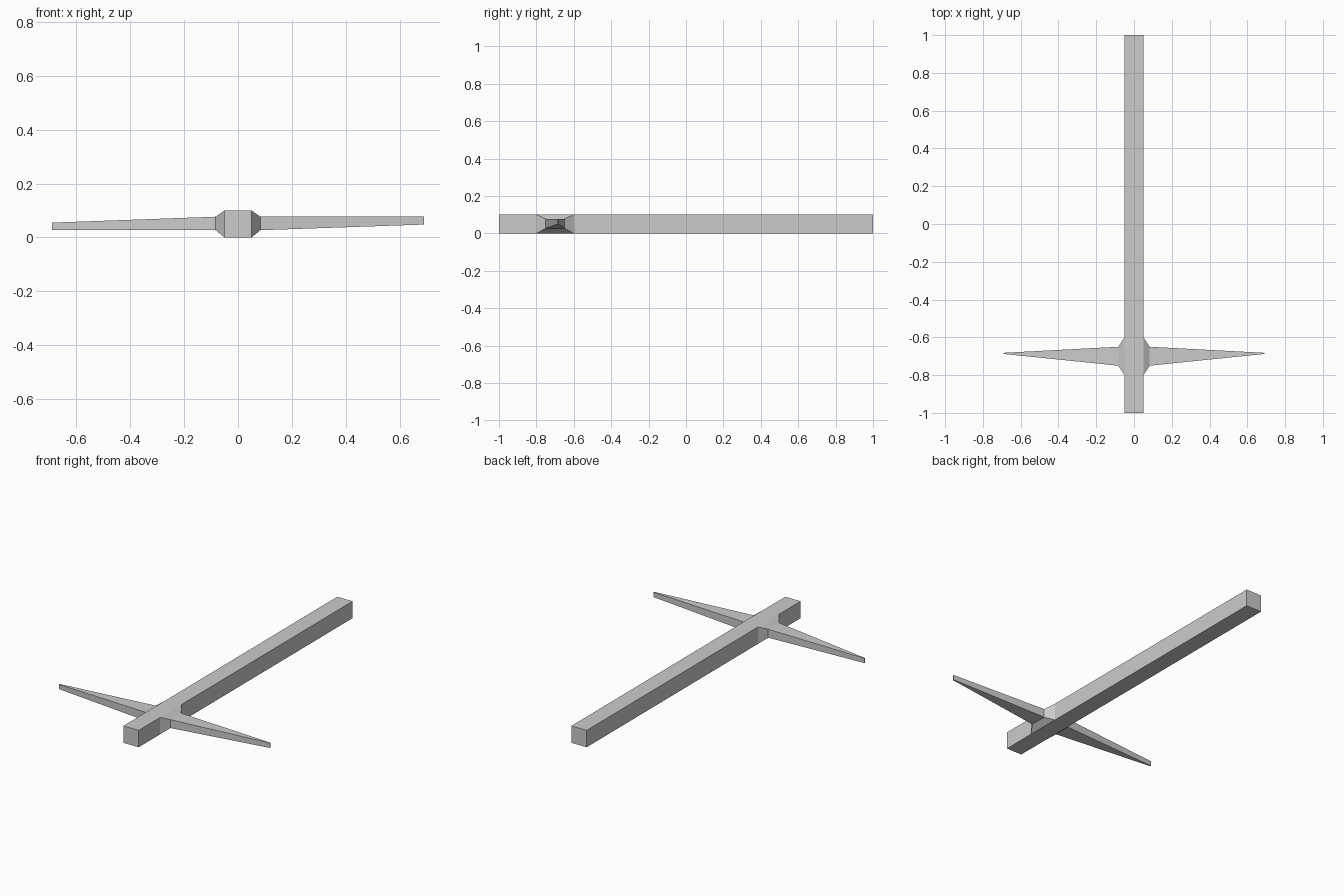
import bpy, bmesh

if "Cube" in bpy.data.objects:
    bpy.data.objects.remove(bpy.data.objects["Cube"])


def ring(bm, x, y0, y1, z0, z1):
    """Rectangular cross-section of a side arm, facing along x."""
    return [bm.verts.new((x, y, z)) for y, z in ((y0, z0), (y1, z0), (y1, z1), (y0, z1))]


def bridge(bm, a, b):
    for i in range(len(a)):
        j = (i + 1) % len(a)
        bm.faces.new((a[i], a[j], b[j], b[i]))


bm = bmesh.new()

# Long square beam, cut at the crossguard so the collars grow out of its sides
corners = ((-0.05, 0), (0.05, 0), (0.05, 0.1), (-0.05, 0.1))
beam = [[bm.verts.new((x, y, z)) for x, z in corners] for y in (-1, -0.8, -0.6, 1)]
bm.faces.new(beam[0])
bm.faces.new(beam[3])
bridge(bm, beam[0], beam[1])
bridge(bm, beam[2], beam[3])
near, far = beam[1], beam[2]
for i in (0, 2):
    bm.faces.new((near[i], near[i + 1], far[i + 1], far[i]))

# Tapered collar and spike on each side; the tips sit at different heights
for side, lo, hi, tip_z0, tip_z1 in ((-1, 0, 3, 0.027, 0.055), (1, 1, 2, 0.048, 0.077)):
    root = [near[lo], far[lo], far[hi], near[hi]]
    collar = ring(bm, side * 0.083, -0.75, -0.65, 0.027, 0.077)
    tip = ring(bm, side * 0.69, -0.688, -0.682, tip_z0, tip_z1)
    bridge(bm, root, collar)
    bridge(bm, collar, tip)
    bm.faces.new(tip)

bmesh.ops.recalc_face_normals(bm, faces=bm.faces[:])
mesh = bpy.data.meshes.new("beam_with_crossguard")
bm.to_mesh(mesh)
bm.free()
obj = bpy.data.objects.new("beam_with_crossguard", mesh)
bpy.context.collection.objects.link(obj)
